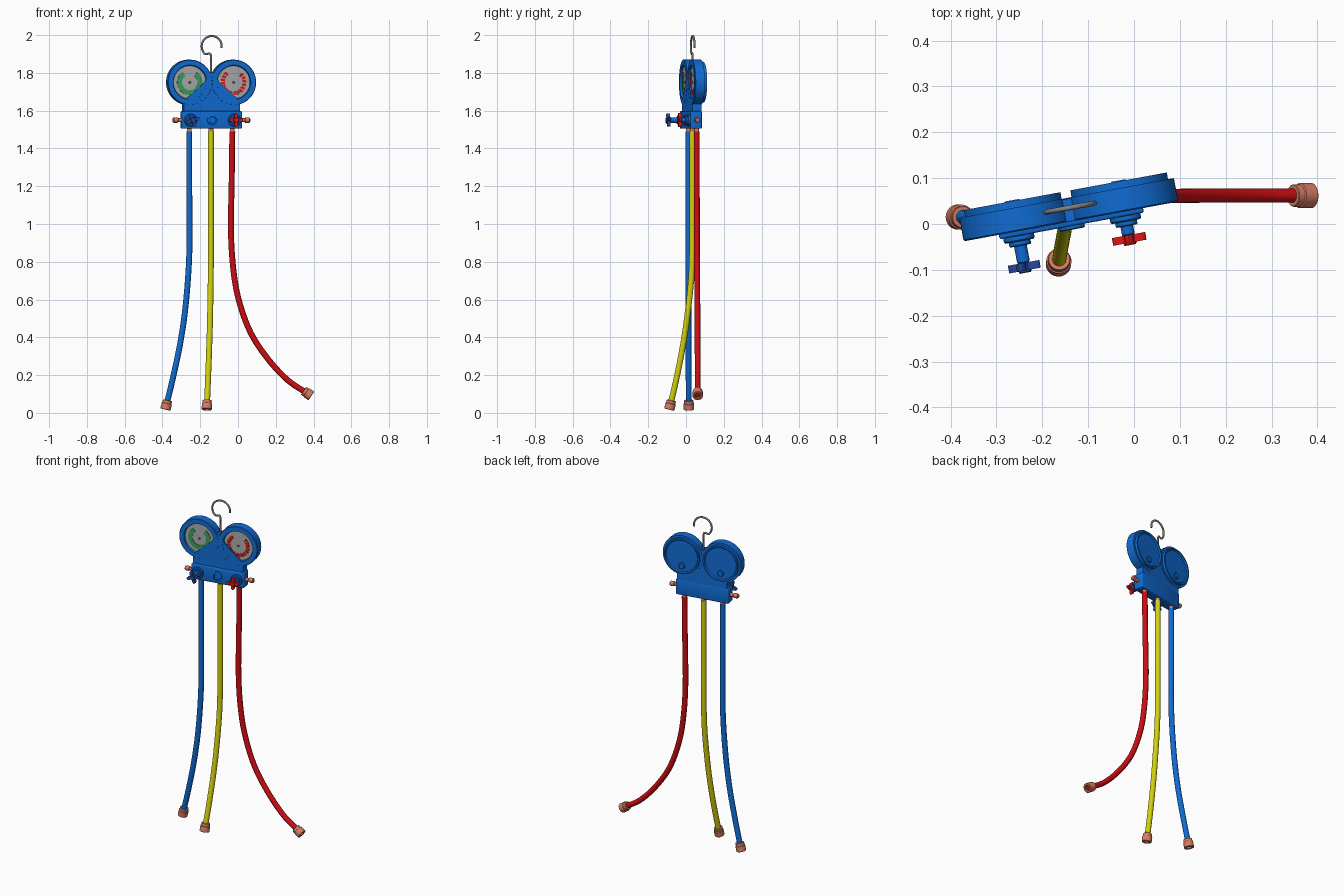
import bpy, bmesh, math
from mathutils import Matrix, Vector

if "Cube" in bpy.data.objects:
    bpy.data.objects.remove(bpy.data.objects["Cube"])

# Colours
def mat(name, r, g, b):
    m = bpy.data.materials.new(name)
    m.diffuse_color = (r, g, b, 1)
    m.use_nodes = True
    m.node_tree.nodes["Principled BSDF"].inputs["Base Color"].default_value = m.diffuse_color
    return m

BLUE = mat("body blue", 0.005, 0.15, 0.66)
NAVY = mat("knob navy", 0.02, 0.07, 0.36)
RED = mat("hose red", 0.62, 0.004, 0.006)
KNOB_RED = mat("knob red", 0.80, 0.008, 0.008)
YELLOW = mat("hose yellow", 0.66, 0.64, 0.004)
COPPER = mat("copper", 0.68, 0.21, 0.13)
STEEL = mat("hook steel", 0.22, 0.22, 0.22)
FACE = mat("dial grey", 0.40, 0.40, 0.40)
GREEN = mat("dial green", 0.045, 0.33, 0.11)

# The gauge set hangs slightly turned about z
BODY = Matrix.Translation((-0.143, 0.035, 0)) @ Matrix.Rotation(math.radians(10.5), 4, 'Z')
FRONT = Vector((0, -1, 0))


def finish(name, bm, material, matrix=BODY):
    bmesh.ops.recalc_face_normals(bm, faces=bm.faces)
    bm.transform(matrix)
    me = bpy.data.meshes.new(name)
    bm.to_mesh(me)
    bm.free()
    me.materials.append(material)
    ob = bpy.data.objects.new(name, me)
    bpy.context.collection.objects.link(ob)
    return ob


def lathe(name, profile, origin, axis, material, matrix=BODY, segs=48, closed=False):
    """Turn (radius, distance along axis) points around an axis."""
    bm = bmesh.new()
    rot = Matrix.Translation(origin) @ Vector(axis).to_track_quat('Z', 'Y').to_matrix().to_4x4()
    rings = []
    for r, d in profile:
        if r == 0:
            rings.append([bm.verts.new((0, 0, d))] * segs)
        else:
            rings.append([bm.verts.new((r * math.cos(2 * math.pi * i / segs),
                                        r * math.sin(2 * math.pi * i / segs), d)) for i in range(segs)])
    pairs = list(zip(rings, rings[1:]))
    if closed:
        pairs.append((rings[-1], rings[0]))
    for a, b in pairs:
        for i in range(segs):
            j = (i + 1) % segs
            quad = list(dict.fromkeys((a[i], a[j], b[j], b[i])))
            if len(quad) > 2:
                bm.faces.new(quad)
    bm.transform(rot)
    return finish(name, bm, material, matrix)


def rod(name, r, d0, d1, origin, axis, material, segs=32, c=0.002):
    prof = [(0, d0), (r - c, d0), (r, d0 + c), (r, d1 - c), (r - c, d1), (0, d1)]
    return lathe(name, prof, origin, axis, material, segs=segs)


def prism(name, pts, y0, y1, material, bevel=0.0):
    """Extrude an x-z outline along y."""
    bm = bmesh.new()
    f = bm.faces.new([bm.verts.new((x, y0, z)) for x, z in pts])
    ext = bmesh.ops.extrude_face_region(bm, geom=[f])['geom']
    bmesh.ops.translate(bm, vec=(0, y1 - y0, 0), verts=[v for v in ext if isinstance(v, bmesh.types.BMVert)])
    if bevel:
        bmesh.ops.bevel(bm, geom=bm.edges[:], offset=bevel, segments=3, profile=0.5, affect='EDGES')
    return finish(name, bm, material)


def smooth_path(pts, steps=10):
    """Catmull-Rom points through the given path."""
    p = [Vector(q) for q in pts]
    p = [2 * p[0] - p[1]] + p + [2 * p[-1] - p[-2]]
    out = []
    for i in range(1, len(p) - 2):
        a, b, c, d = p[i - 1:i + 3]
        for k in range(steps):
            t = k / steps
            out.append(0.5 * (2 * b + (c - a) * t + (2 * a - 5 * b + 4 * c - d) * t * t
                              + (3 * b - a - 3 * c + d) * t ** 3))
    return out + [p[-2]]


def tube(name, pts, radius, material, matrix=Matrix.Identity(4), segs=20):
    path = smooth_path(pts)
    bm = bmesh.new()
    rings, quat, old = [], None, None
    for i, q in enumerate(path):
        t = (path[min(i + 1, len(path) - 1)] - path[max(i - 1, 0)]).normalized()
        quat = t.to_track_quat('Z', 'Y') if quat is None else old.rotation_difference(t) @ quat
        old = t
        rings.append([bm.verts.new(q + quat @ Vector((radius * math.cos(2 * math.pi * k / segs),
                                                       radius * math.sin(2 * math.pi * k / segs), 0)))
                      for k in range(segs)])
    for a, b in zip(rings, rings[1:]):
        for k in range(segs):
            j = (k + 1) % segs
            bm.faces.new((a[k], a[j], b[j], b[k]))
    bm.faces.new(rings[0])
    bm.faces.new(rings[-1])
    finish(name, bm, material, matrix)
    return path[-1], (path[-1] - path[-2]).normalized()


def arc_plate(name, x, z, r0, r1, a0, a1, material, n):
    """Thin painted band on a dial, angles in degrees from +x."""
    angs = [math.radians(a0 + (a1 - a0) * i / n) for i in range(n + 1)]
    pts = [(x + r1 * math.cos(a), z + r1 * math.sin(a)) for a in angs]
    pts += [(x + r0 * math.cos(a), z + r0 * math.sin(a)) for a in reversed(angs)]
    return prism(name, pts, -0.023, -0.019, material)


# Gauges: stepped housing, dial, pin and rear connector
GX, GZ = 0.118, 1.75
housing = [(0, -0.030), (0.094, -0.030), (0.099, -0.037), (0.107, -0.037), (0.107, -0.022), (0.12, -0.022),
           (0.12, 0.027), (0.117, 0.030), (0.091, 0.030), (0.088, 0.018), (0, 0.018)]
for side, s in (("low", -1), ("high", 1)):
    o = (s * GX, 0, GZ)
    lathe(side + "_gauge_housing", housing, o, FRONT, BLUE, segs=64)
    rod(side + "_gauge_dial", 0.0875, 0.015, 0.020, o, FRONT, FACE, 64, 0.0005)
    rod(side + "_gauge_pin", 0.006, 0.015, 0.026, o, FRONT, STEEL, 16)
    rod(side + "_gauge_connector", 0.019, 0.0, 0.039, (s * GX, 0, GZ - 0.06), -FRONT, BLUE, 24, 0.004)

# Painted dial scales
arc_plate("low_dial_band", -GX, GZ, 0.042, 0.068, 125, 415, GREEN, 40)
for i in range(16):
    a = 125 + i * 18
    arc_plate("high_dial_mark", GX, GZ, 0.048, 0.068, a, a + 13, KNOB_RED, 3)

# Neck joining both gauges to the manifold
half = [(0.152, 1.59), (0.152, 1.655), (0.118, 1.68), (0.04, 1.75), (0.014, 1.802)]
prism("neck", half + [(-x, z) for x, z in reversed(half)], -0.0295, 0.02, BLUE)

# Manifold block, sight glass and side ports
prism("manifold", [(-0.16, 1.505), (0.16, 1.505), (0.16, 1.597), (-0.16, 1.597)], -0.04, 0.021, BLUE, 0.005)
lathe("sight_glass", [(0, 0.03), (0.028, 0.03), (0.028, 0.046), (0.025, 0.048), (0.020, 0.048),
                      (0.018, 0.043), (0, 0.043)], (0, 0, 1.55), FRONT, BLUE)
for side, s in (("left", -1), ("right", 1)):
    o = (s * 0.15, -0.011, 1.55)
    rod(side + "_port", 0.010, 0, 0.035, o, (s, 0, 0), COPPER)
    rod(side + "_port_cap", 0.014, 0.028, 0.058, o, (s, 0, 0), COPPER, c=0.004)

# Valves: flange, stem and four-lobed handle
for side, s, y, turn, m in (("low", -1, -0.100, 20, NAVY), ("high", 1, -0.082, 0, KNOB_RED)):
    o = (s * GX, 0, 1.55)
    rod(side + "_valve_flange", 0.034, 0.035, 0.052, o, FRONT, BLUE, c=0.003)
    rod(side + "_valve_collar", 0.024, 0.05, 0.062, o, FRONT, BLUE)
    rod(side + "_valve_stem", 0.014, 0.05, -y, o, FRONT, BLUE)
    lobes = []
    for i in range(64):
        a = 2 * math.pi * i / 64
        r = 0.0245 + 0.0125 * math.cos(4 * a)
        b = a + math.radians(turn)
        lobes.append((s * GX + r * math.cos(b), 1.55 + r * math.sin(b)))
    prism(side + "_valve_handle", lobes, y, y - 0.017, m)
    rod(side + "_valve_hub", 0.014, -y, 0.022 - y, o, FRONT, m)

# Hanging hook
hook = [(0, 0, 1.78), (0, 0, 1.84), (0, 0, 1.885), (-0.007, 0, 1.902)]
hook += [(0.004 + 0.054 * math.cos(math.radians(a)), 0, 1.941 + 0.054 * math.sin(math.radians(a)))
         for a in range(230, -15, -20)]
tube("hook", hook, 0.0055, STEEL, BODY, 12)

# Hoses with top ferrules and open end fittings
hoses = {
    "blue": (BLUE, [(-0.258, 0.013, 1.49), (-0.258, 0.013, 1.2), (-0.257, 0.013, 0.87), (-0.274, 0.013, 0.6),
                    (-0.302, 0.013, 0.39), (-0.341, 0.014, 0.2), (-0.378, 0.015, 0.045)]),
    "yellow": (YELLOW, [(-0.143, 0.034, 1.49), (-0.143, 0.034, 1.1), (-0.144, 0.03, 0.75), (-0.148, 0.005, 0.5),
                        (-0.153, -0.021, 0.33), (-0.159, -0.053, 0.17), (-0.164, -0.082, 0.045)]),
    "red": (RED, [(-0.030, 0.057, 1.49), (-0.033, 0.057, 1.25), (-0.037, 0.058, 0.95), (-0.021, 0.059, 0.73),
                  (0.012, 0.060, 0.57), (0.072, 0.061, 0.415), (0.163, 0.062, 0.28), (0.265, 0.062, 0.172),
                  (0.365, 0.062, 0.105)]),
}
fitting = [(0.013, -0.022), (0.023, -0.022), (0.0245, -0.020), (0.0245, -0.006), (0.0275, -0.004),
           (0.0275, 0.026), (0.0255, 0.028), (0.017, 0.028), (0.015, 0.026)]
for colour, (m, pts) in hoses.items():
    end, direction = tube(colour + "_hose", pts, 0.0155, m)
    # keep the fitting just clear of the ground
    lathe(colour + "_hose_fitting", fitting, end, direction, COPPER, Matrix.Identity(4), 32, True)
    lathe(colour + "_hose_plug", [(0, -0.01), (0.0152, -0.01), (0.0152, 0.018), (0, 0.018)],
          end, direction, m, Matrix.Identity(4), 24)
    lathe(colour + "_hose_ferrule", [(0, 0), (0.0125, 0), (0.0125, 0.028), (0, 0.028)],
          (pts[0][0], pts[0][1], 1.482), (0, 0, 1), COPPER, Matrix.Identity(4), 24)

# Smooth round parts, keep edges sharp
bpy.ops.object.select_all(action='SELECT')
bpy.context.view_layer.objects.active = bpy.context.collection.objects[0]
bpy.ops.object.shade_smooth_by_angle(angle=math.radians(35))
